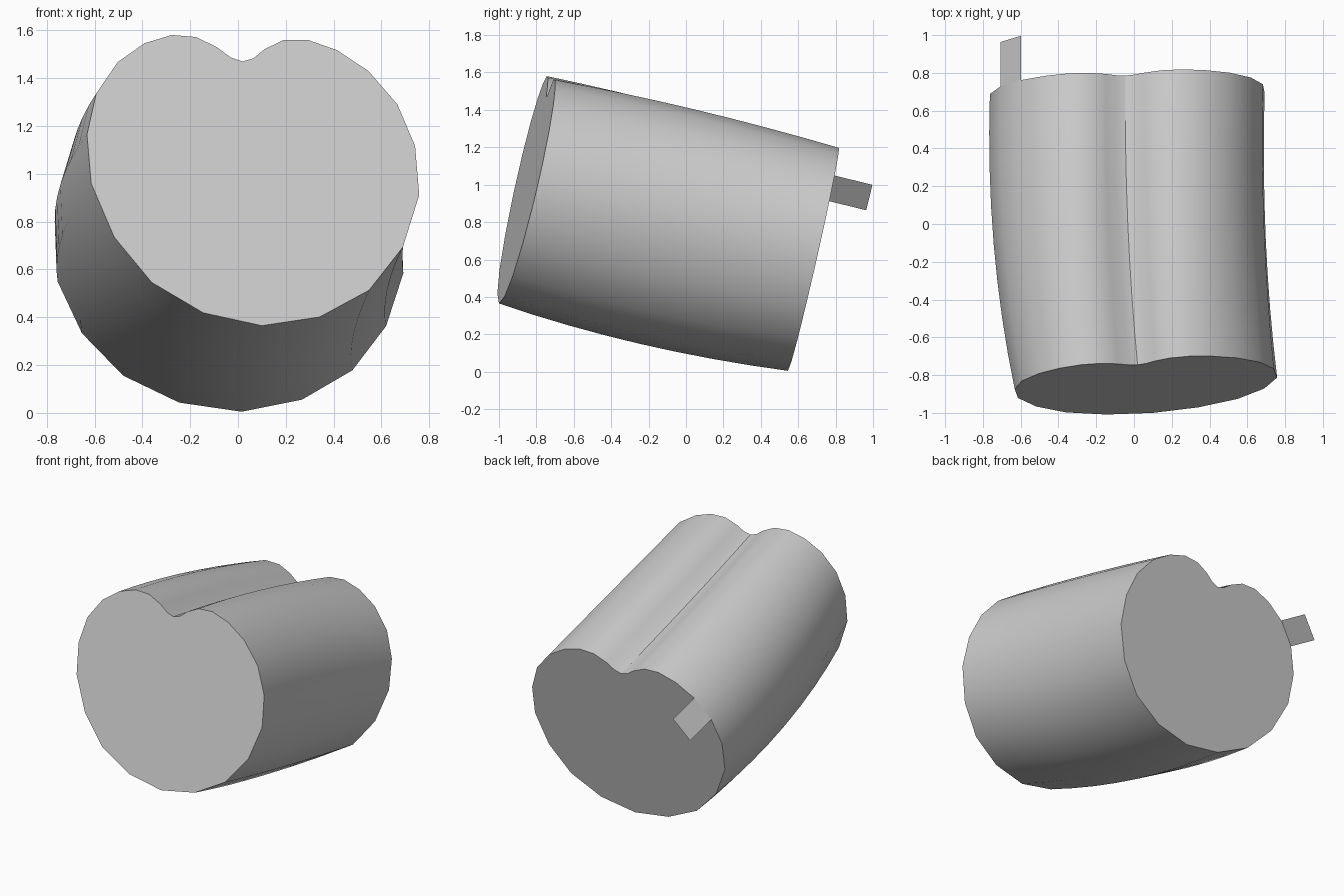
import bpy, bmesh, math
from mathutils import Vector

cube = bpy.data.objects.get("Cube")
if cube:
    bpy.data.objects.remove(cube, do_unlink=True)

grey = bpy.data.materials.new("plain grey")
grey.use_nodes = True
COLOUR = (0.6, 0.6, 0.6, 1)
grey.diffuse_color = COLOUR
grey.node_tree.nodes["Principled BSDF"].inputs["Base Color"].default_value = COLOUR

# Half of the notched cross-section, from the notch down to the bottom
HALF = [(0, 1.108), (.047, 1.123), (.098, 1.163), (.181, 1.204), (.283, 1.209),
        (.40, 1.17), (.521, 1.087), (.626, .951), (.682, .778), (.682, .573),
        (.60, .35), (.452, .165), (.242, .045), (0, 0)]
PROFILE = HALF + [(-u, v) for u, v in HALF[-2:0:-1]]

# Per station: bottom x, y, z; width; side tilt; lean; height; bow; y slope in x and z
FRONT = (.10, -1.0, .365, 1.006, -.036, -.077, .997, .016, .087, .237)
MIDDLE = (.02, -.25, .15, 1.05, 0.0, -.045, 1.035, -.013, .055, .23)
BACK = (.015, .545, .005, 1.06, .025, -.05, .98, -.018, .03, .2236)


def station(t):
    """Blend the three sections along the length."""
    a, b, c = (1 - t) * (1 - 2 * t), 4 * t * (1 - t), t * (2 * t - 1)
    return [a * f + b * m + c * k for f, m, k in zip(FRONT, MIDDLE, BACK)]


def ring(t):
    bx, by, bz, width, tilt, lean, height, bow, sx, sz = station(t)
    pts = []
    for u, v in PROFILE:
        dx = u * width + v * lean + bow * math.sin(math.pi * v / 1.21)
        dz = u * tilt + v * height
        pts.append(Vector((bx + dx, by + sx * dx + sz * dz, bz + dz)))
    return pts


def finish(bm, name):
    mesh = bpy.data.meshes.new(name)
    bm.to_mesh(mesh)
    bm.free()
    mesh.materials.append(grey)
    obj = bpy.data.objects.new(name, mesh)
    bpy.context.collection.objects.link(obj)
    return obj


# Body: lofted rings closed by flat caps
STEPS = 8
n = len(PROFILE)
bm = bmesh.new()
rings = [[bm.verts.new(p) for p in ring(i / STEPS)] for i in range(STEPS + 1)]
for a, b in zip(rings, rings[1:]):
    for i in range(n):
        j = (i + 1) % n
        bm.faces.new((a[i], a[j], b[j], b[i]))
bm.faces.new(rings[0])
bm.faces.new(rings[-1][::-1])
bmesh.ops.recalc_face_normals(bm, faces=bm.faces)
body = finish(bm, "body")
bpy.ops.object.select_all(action='DESELECT')
body.select_set(True)
bpy.context.view_layer.objects.active = body
bpy.ops.object.shade_smooth_by_angle(angle=math.radians(30))

# Tab: thin sheet drawn backwards from one edge of the back rim
back = ring(1)
lower, upper = back[n - 7], back[n - 6]
reach = Vector((0, .235, -.058))
bm = bmesh.new()
bm.faces.new([bm.verts.new(p) for p in (lower, upper, upper + reach, lower + reach)])
finish(bm, "rear_tab")
